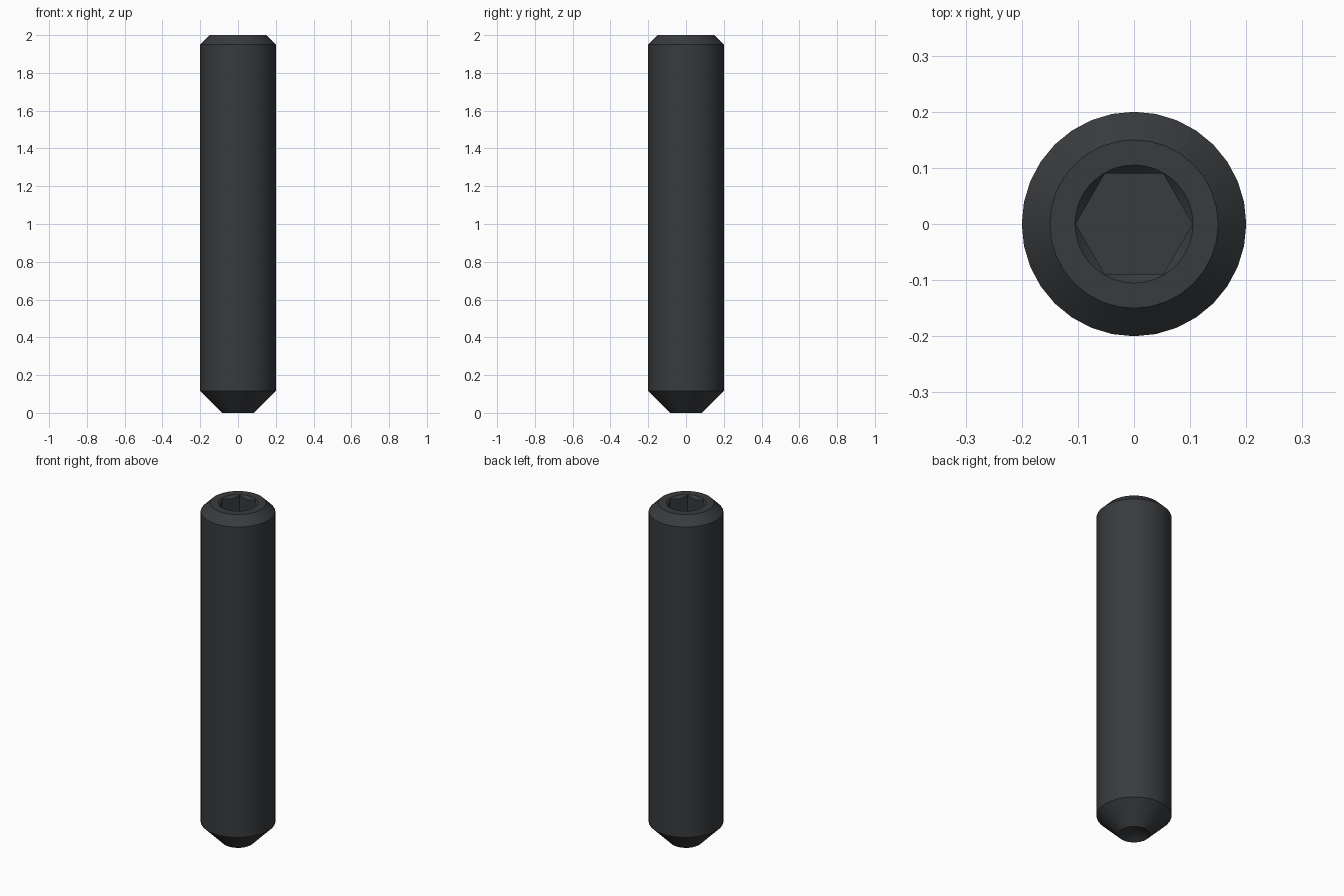
import bpy, bmesh, math

if "Cube" in bpy.data.objects:
    bpy.data.objects.remove(bpy.data.objects["Cube"])


def lathe(name, profile, sides):
    """Revolve an (r, z) profile around z; r = 0 ends become poles."""
    bm = bmesh.new()
    rings = []
    for r, z in profile:
        if r == 0:
            rings.append([bm.verts.new((0, 0, z))] * sides)
        else:
            rings.append([bm.verts.new((r * math.cos(2 * math.pi * i / sides),
                                        r * math.sin(2 * math.pi * i / sides), z))
                          for i in range(sides)])
    for a, b in zip(rings, rings[1:]):
        for i in range(sides):
            j = (i + 1) % sides
            bm.faces.new(list(dict.fromkeys((a[i], a[j], b[j], b[i]))))
    bmesh.ops.recalc_face_normals(bm, faces=bm.faces)
    mesh = bpy.data.meshes.new(name)
    bm.to_mesh(mesh)
    bm.free()
    obj = bpy.data.objects.new(name, mesh)
    bpy.context.collection.objects.link(obj)
    return obj


# Shaft with cup point at the bottom and chamfered top
screw = lathe("set_screw", [(0, 0.05), (0.085, 0), (0.2, 0.115),
                            (0.2, 1.95), (0.15, 2), (0, 2)], 32)
steel = bpy.data.materials.new("dark_steel")
steel.diffuse_color = (0.04, 0.043, 0.047, 1)
steel.use_nodes = True
steel.node_tree.nodes["Principled BSDF"].inputs["Base Color"].default_value = steel.diffuse_color
screw.data.materials.append(steel)

# Hexagonal drive socket and its conical lead-in
hexagon = lathe("hex_socket_cutter", [(0, 1.75), (0.104, 1.75), (0.104, 2.1), (0, 2.1)], 6)
lead_in = lathe("lead_in_cutter", [(0, 1.895), (0.145, 2.04), (0, 2.04)], 64)

bpy.context.view_layer.objects.active = screw
screw.select_set(True)
for cutter in (hexagon, lead_in):
    mod = screw.modifiers.new(cutter.name, 'BOOLEAN')
    mod.operation = 'DIFFERENCE'
    mod.solver = 'EXACT'
    mod.object = cutter
    bpy.ops.object.modifier_apply(modifier=mod.name)
    bpy.data.objects.remove(cutter)

# Smooth round faces, crisp edges
bpy.ops.object.shade_smooth_by_angle(angle=math.radians(25))
